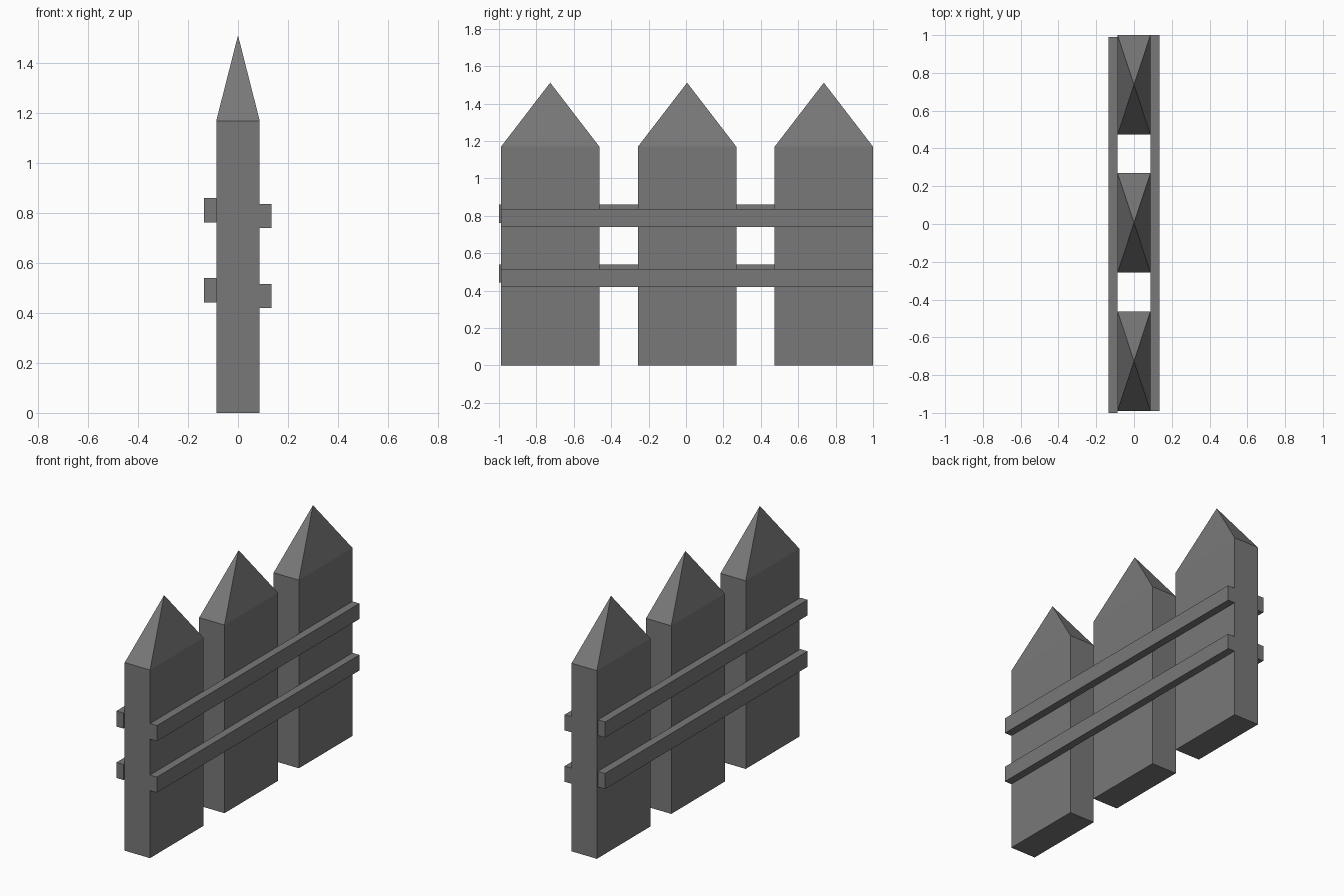
import bpy, bmesh

if "Cube" in bpy.data.objects:
    bpy.data.objects.remove(bpy.data.objects["Cube"])

HALF_X = 0.087       # half thickness of a picket
PICKET_W = 0.526     # picket width along y
SHOULDER, TIP = 1.17, 1.512

# Dark grey for every part
dark_grey = bpy.data.materials.new("dark_grey")
dark_grey.diffuse_color = (0.19, 0.19, 0.19, 1)
dark_grey.use_nodes = True
dark_grey.node_tree.nodes["Principled BSDF"].inputs["Base Color"].default_value = dark_grey.diffuse_color


def add_object(name, bm):
    bmesh.ops.recalc_face_normals(bm, faces=bm.faces)
    mesh = bpy.data.meshes.new(name)
    bm.to_mesh(mesh)
    bm.free()
    mesh.materials.append(dark_grey)
    obj = bpy.data.objects.new(name, mesh)
    bpy.context.collection.objects.link(obj)
    return obj


def box(lo, hi):
    bm = bmesh.new()
    bmesh.ops.create_cube(bm, size=1)
    for v in bm.verts:
        v.co = [(a + b) / 2 + c * (b - a) for a, b, c in zip(lo, hi, v.co)]
    return bm


# Pickets: a box whose top face is poked up into a pyramid point
for i, y in enumerate((-0.726, 0.006, 0.737)):
    bm = box((-HALF_X, y - PICKET_W / 2, 0), (HALF_X, y + PICKET_W / 2, SHOULDER))
    top = max(bm.faces, key=lambda f: f.calc_center_median().z)
    apex = bmesh.ops.poke(bm, faces=[top])["verts"][0]
    apex.co.z = TIP
    add_object(f"picket_{i + 1}", bm)

# Rails: two on each side, the left pair slightly higher and shifted along y
for level, z in (("lower", 0.42), ("upper", 0.74)):
    add_object(f"right_rail_{level}",
               box((HALF_X, -0.989, z), (0.135, 1.0, z + 0.097)))
    add_object(f"left_rail_{level}",
               box((-0.136, -1.0, z + 0.023), (-HALF_X, 0.99, z + 0.12)))
